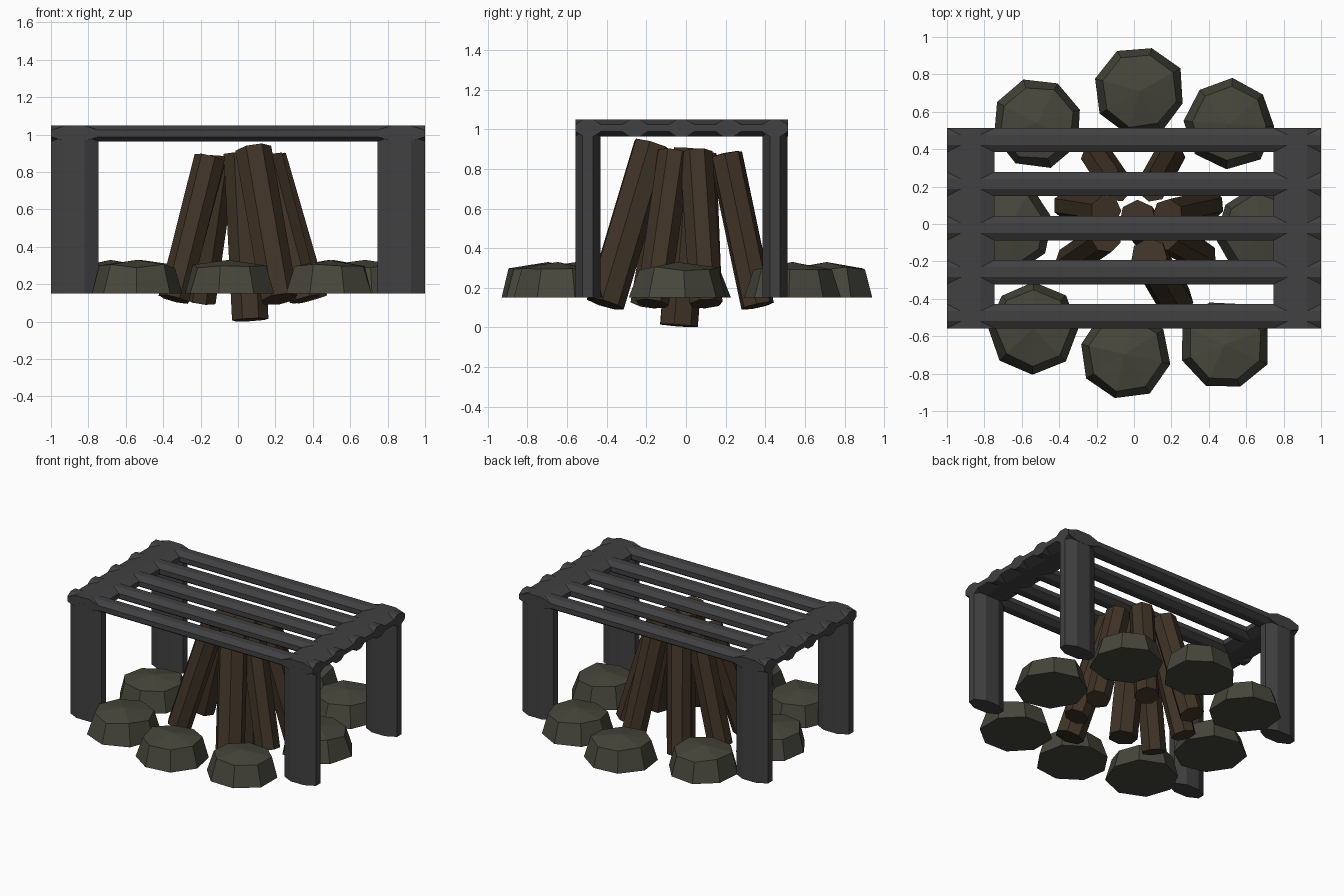
import bpy, bmesh, math, random
from mathutils import Vector, Matrix

if "Cube" in bpy.data.objects:
    bpy.data.objects.remove(bpy.data.objects["Cube"])

random.seed(4)

def material(name, rgb):
    m = bpy.data.materials.new(name)
    m.diffuse_color = (*rgb, 1)
    m.use_nodes = True
    m.node_tree.nodes["Principled BSDF"].inputs["Base Color"].default_value = m.diffuse_color
    return m

IRON = material("dark_iron", (0.052, 0.052, 0.054))
WOOD = material("wood", (0.050, 0.033, 0.019))
STONE = material("stone", (0.062, 0.062, 0.045))

def finish(name, bm, mat):
    bmesh.ops.recalc_face_normals(bm, faces=bm.faces)
    me = bpy.data.meshes.new(name)
    bm.to_mesh(me)
    bm.free()
    me.materials.append(mat)
    ob = bpy.data.objects.new(name, me)
    bpy.context.collection.objects.link(ob)
    return ob

def octagon_bar(name, axis, center, size):
    """Eight-sided bar along an axis, flat sides filling the given box."""
    bm = bmesh.new()
    r = 0.5 / math.cos(math.pi / 8)
    bmesh.ops.create_cone(bm, cap_ends=True, segments=8, radius1=r, radius2=r, depth=1,
                          matrix=Matrix.Rotation(math.pi / 8, 4, 'Z'))
    # make sure the flats face the box sides
    if max(v.co.x for v in bm.verts) > 0.51:
        bm.transform(Matrix.Rotation(math.pi / 8, 4, 'Z'))
    if axis == 'X':
        bm.transform(Matrix.Rotation(math.pi / 2, 4, 'Y'))
    elif axis == 'Y':
        bm.transform(Matrix.Rotation(math.pi / 2, 4, 'X'))
    bm.transform(Matrix.Translation(center) @ Matrix.Diagonal((*size, 1)))
    return finish(name, bm, IRON)

# Grill: long bars, end rails and legs
for i in range(5):
    octagon_bar(f"grill_bar_{i + 1}", 'X', (0, -0.493 + i * 0.2355, 1.006), (2, 0.13, 0.085))
for side, sx in (("left", -1), ("right", 1)):
    octagon_bar(f"end_rail_{side}", 'Y', (sx * 0.8725, -0.022, 1.006), (0.255, 1.072, 0.085))
    for end, y in (("front", -0.495), ("back", 0.449)):
        octagon_bar(f"{end}_leg_{side}", 'Z', (sx * 0.8725, y, 0.575), (0.255, 0.127, 0.85))

# Ring of half-buried stones
def stone(name, x, y, turn):
    bm = bmesh.new()
    rings = []
    for r, z in ((0.245, 0.15), (0.2, 0.295)):
        ring = []
        for k in range(8):
            a = turn + k * math.pi / 4
            rr = r * random.uniform(0.97, 1.03)
            zz = z + (random.uniform(-0.008, 0.012) if z > 0.2 else 0)
            ring.append(bm.verts.new((x + rr * math.cos(a), y + rr * math.sin(a), zz)))
        rings.append(ring)
    top = bm.verts.new((x, y, 0.33))
    bm.faces.new(rings[0])
    for k in range(8):
        n = (k + 1) % 8
        bm.faces.new((rings[0][k], rings[0][n], rings[1][n], rings[1][k]))
        bm.faces.new((rings[1][k], rings[1][n], top))
    finish(name, bm, STONE)

STONES = [(-0.52, 0.54), (0.03, 0.71), (0.51, 0.535), (0.68, -0.04),
          (0.485, -0.645), (-0.05, -0.695), (-0.54, -0.555), (-0.68, -0.02)]
for i, (x, y) in enumerate(STONES):
    stone(f"stone_{i + 1}", x, y, 0.3 + i * 0.21)

# Stacked logs: foot and head of each one
def log(name, foot, head, r, turn):
    foot, head = Vector(foot), Vector(head)
    d = head - foot
    bm = bmesh.new()
    bmesh.ops.create_cone(bm, cap_ends=True, segments=7, radius1=r, radius2=r, depth=d.length,
                          matrix=Matrix.Rotation(turn, 4, 'Z'))
    bm.transform(Matrix.Translation((foot + head) / 2) @ d.to_track_quat('Z', 'Y').to_matrix().to_4x4())
    finish(name, bm, WOOD)

LOGS = [((0.22, -0.41, 0.12), (0.08, -0.17, 0.92)),
        ((-0.34, -0.20, 0.12), (-0.15, -0.07, 0.875)),
        ((0.065, -0.04, 0.01), (0.02, 0.03, 0.90)),
        ((0.40, 0.10, 0.12), (0.18, 0.05, 0.88)),
        ((0.19, 0.36, 0.11), (0.10, 0.20, 0.87)),
        ((-0.20, 0.36, 0.11), (-0.09, 0.20, 0.87)),
        ((-0.35, 0.10, 0.12), (-0.15, 0.07, 0.87)),
        ((0.36, -0.17, 0.12), (0.16, -0.06, 0.88))]
for i, (foot, head) in enumerate(LOGS):
    log(f"log_{i + 1}", foot, head, 0.1 if i in (0, 2) else 0.085, i * 0.4)
